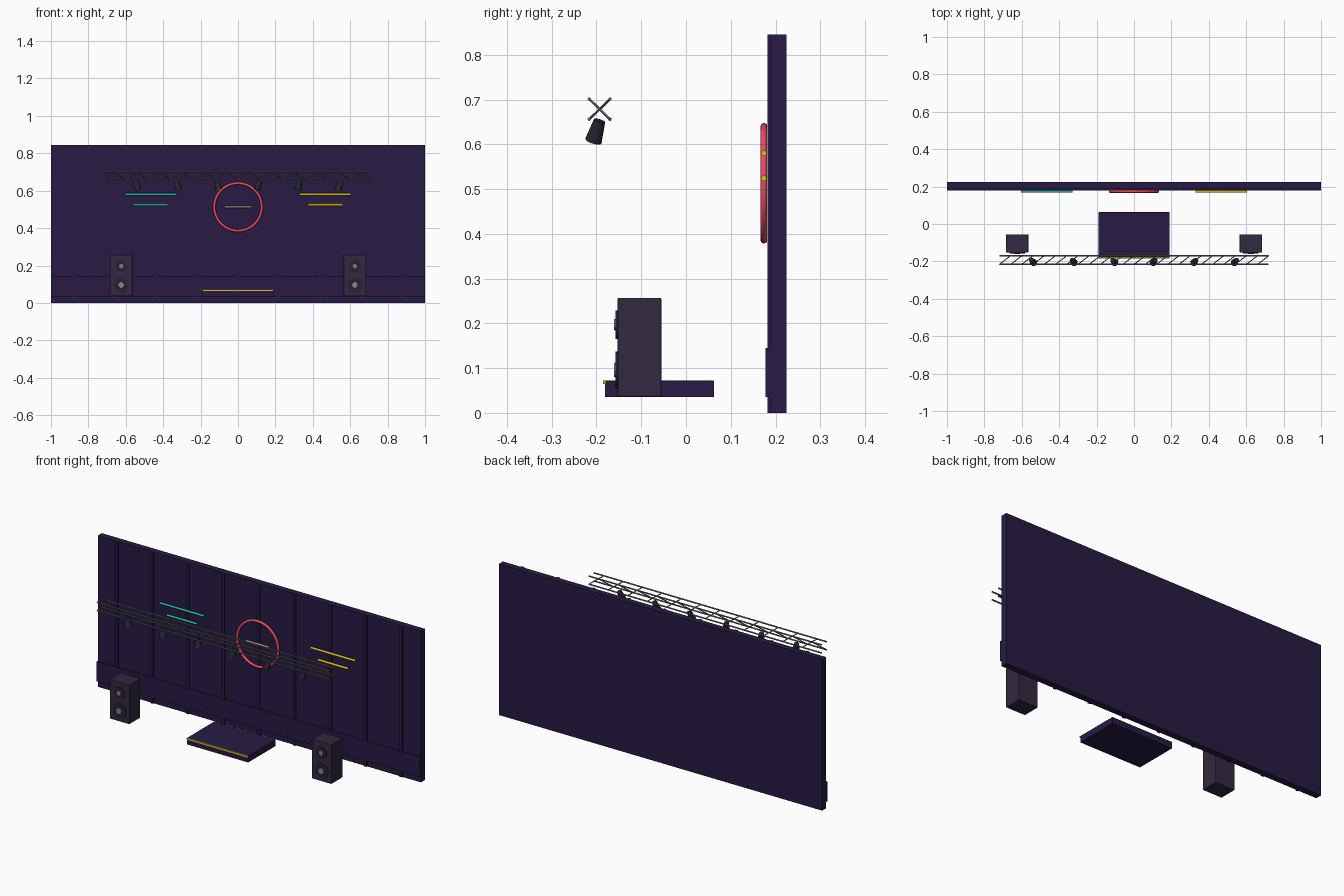
import bpy
import math
from mathutils import Vector

cube = bpy.data.objects.get("Cube")
if cube:
    bpy.data.objects.remove(cube, do_unlink=True)


def material(name, r, g, b):
    m = bpy.data.materials.new(name)
    m.use_nodes = True
    m.diffuse_color = (r, g, b, 1)
    m.node_tree.nodes["Principled BSDF"].inputs["Base Color"].default_value = (r, g, b, 1)
    return m


PURPLE = material("dark purple", 0.021, 0.0105, 0.056)
CABINET = material("cabinet grey purple", 0.032, 0.022, 0.052)
BLACK = material("near black", 0.02, 0.016, 0.034)
STEEL = material("steel grey", 0.15, 0.15, 0.17)
SILVER = material("speaker cap grey", 0.24, 0.24, 0.27)
CORAL = material("coral neon", 0.85, 0.075, 0.12)
TEAL = material("teal neon", 0.02, 0.47, 0.36)
YELLOW = material("yellow neon", 0.75, 0.5, 0.01)
CREAM = material("cream neon", 0.65, 0.58, 0.40)


def finish(name, mat, smooth=False):
    ob = bpy.context.object
    ob.name = name
    ob.data.materials.append(mat)
    if smooth:
        bpy.ops.object.shade_smooth_by_angle(angle=math.radians(40))
    return ob


def box(name, lo, hi, mat, bevel=0):
    lo, hi = Vector(lo), Vector(hi)
    bpy.ops.mesh.primitive_cube_add(size=1, location=(lo + hi) / 2)
    ob = finish(name, mat)
    ob.scale = hi - lo
    bpy.ops.object.transform_apply(location=False, rotation=False, scale=True)
    if bevel:
        mod = ob.modifiers.new("Bevel", 'BEVEL')
        mod.width = bevel
        mod.segments = 2
    return ob


def rod(name, a, b, r1, mat, r2=None, sides=8):
    a, b = Vector(a), Vector(b)
    bpy.ops.mesh.primitive_cone_add(vertices=sides, radius1=r1,
                                    radius2=r1 if r2 is None else r2,
                                    depth=(b - a).length, location=(a + b) / 2)
    bpy.context.object.rotation_euler = (b - a).to_track_quat('Z', 'Y').to_euler()
    return finish(name, mat, True)


# Backdrop wall with seam battens and a skirting band
box("back_wall", (-1, 0.189, 0), (1, 0.225, 0.845), PURPLE)
for i in range(-4, 5):
    x = i * 0.22
    box("wall_batten", (x - 0.008, 0.182, 0), (x + 0.008, 0.19, 0.845), PURPLE)
box("wall_skirting", (-1, 0.178, 0.035), (1, 0.19, 0.145), PURPLE)

# Neon ring and bars
bpy.ops.mesh.primitive_torus_add(major_radius=0.127, minor_radius=0.0075,
                                 major_segments=64, minor_segments=12,
                                 location=(0, 0.174, 0.513),
                                 rotation=(math.pi / 2, 0, 0))
finish("neon_ring", CORAL, True)
for side, mat in ((-1, TEAL), (1, YELLOW)):
    for z, half in ((0.58, 0.138), (0.524, 0.094)):
        x = side * 0.467
        rod("neon_bar", (x - half, 0.174, z), (x + half, 0.174, z), 0.0065, mat, sides=12)
rod("ring_centre_bar", (-0.072, 0.174, 0.513), (0.072, 0.174, 0.513), 0.0045, CREAM, sides=12)

# Lighting truss: four chords and crossing braces
Y0, Y1, Z0, Z1, HALF = -0.216, -0.17, 0.656, 0.701, 0.72
for y in (Y0, Y1):
    for z in (Z0, Z1):
        rod("truss_chord", (-HALF, y, z), (HALF, y, z), 0.004, STEEL)
BAYS = 24
for i in range(BAYS):
    xa = -HALF + i * 2 * HALF / BAYS
    xb = xa + 2 * HALF / BAYS
    za, zb = (Z0, Z1) if i % 2 == 0 else (Z1, Z0)
    rod("truss_brace", (xa, Y0, za), (xb, Y1, zb), 0.003, STEEL, sides=6)

# Spotlights hung below the truss, aimed forward and inward
for i in range(6):
    x = -0.542 + i * 0.2168
    lean = 0.012 if x < 0 else -0.012
    top = Vector((x - lean / 2, -0.193, 0.653))
    mouth = Vector((x + lean / 2, -0.207, 0.607))
    aim = (mouth - top).normalized()
    rod("spotlight_body", top, mouth, 0.013, BLACK, 0.019, sides=20)
    rod("spotlight_lens", mouth, mouth + aim * 0.002, 0.016,
        (CORAL, TEAL, YELLOW)[i % 3], sides=20)

# Loudspeakers with two drivers each
for side in (-1, 1):
    x = side * 0.625
    box("speaker_cabinet", (x - 0.06, -0.153, 0.036), (x + 0.06, -0.055, 0.257), CABINET, 0.003)
    for z, r in ((0.197, 0.032), (0.096, 0.041)):
        rod("speaker_driver", (x, -0.151, z), (x, -0.157, z), r, BLACK, sides=28)
        rod("speaker_cap", (x, -0.156, z), (x, -0.161, z), r * 0.42, SILVER, r * 0.38, sides=20)

# Low stage platform with a bright front edge
box("stage_platform", (-0.19, -0.181, 0.035), (0.19, 0.063, 0.072), PURPLE, 0.002)
box("stage_edge_strip", (-0.19, -0.185, 0.064), (0.19, -0.18, 0.0725), YELLOW)
